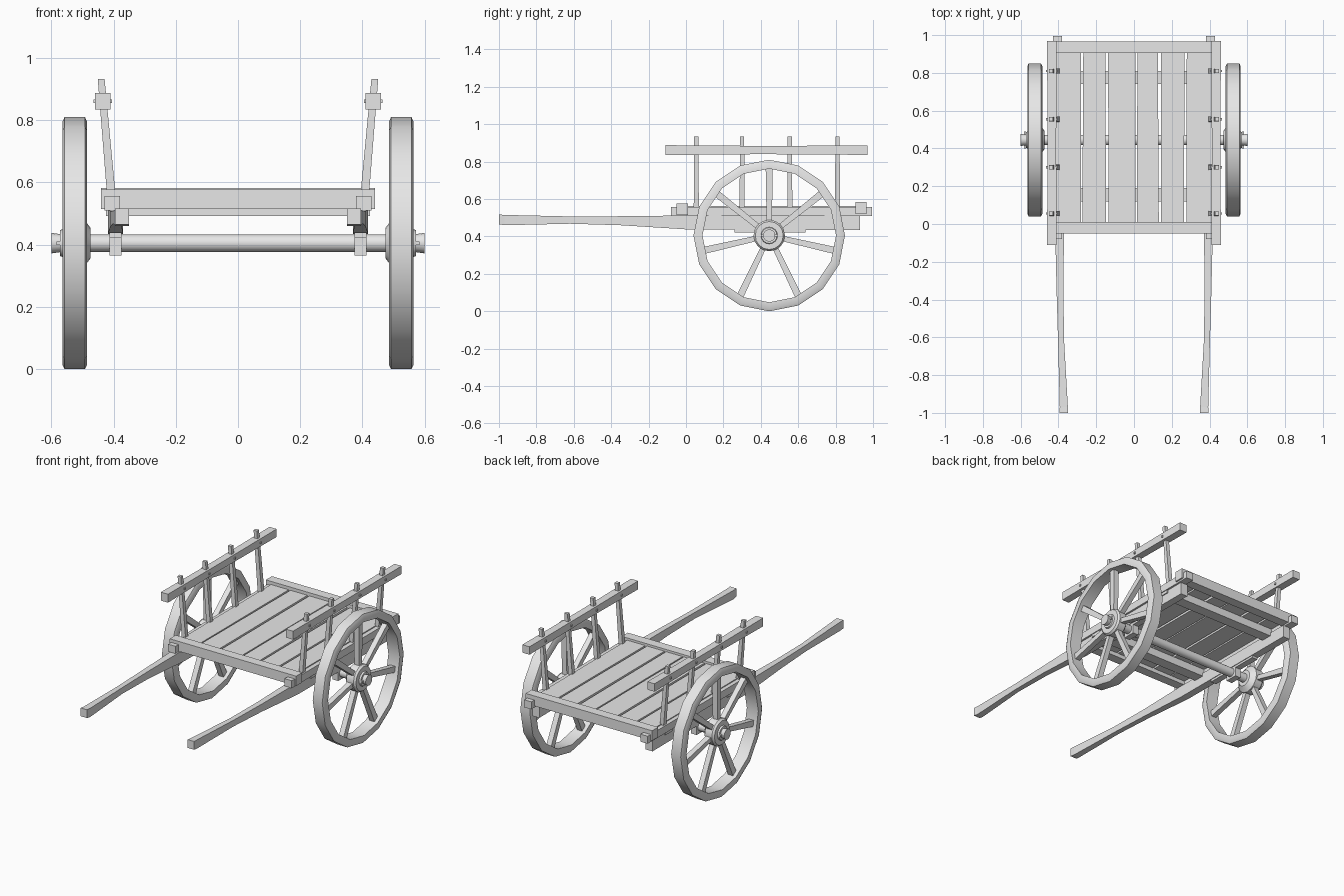
import bpy, bmesh, math, random
from mathutils import Vector, Matrix

random.seed(4)
if "Cube" in bpy.data.objects:
    bpy.data.objects.remove(bpy.data.objects["Cube"])

GREY = (0.8, 0.8, 0.8, 1.0)
wood = bpy.data.materials.new("plain grey")
wood.use_nodes = True
wood.diffuse_color = GREY
wood.node_tree.nodes["Principled BSDF"].inputs["Base Color"].default_value = GREY

WHEEL = Vector((0.525, 0.445, 0.405))
WHEEL_R = 0.405


def finish(name, bm, smooth=False):
    bmesh.ops.recalc_face_normals(bm, faces=bm.faces)
    mesh = bpy.data.meshes.new(name)
    bm.to_mesh(mesh)
    bm.free()
    mesh.materials.append(wood)
    obj = bpy.data.objects.new(name, mesh)
    bpy.context.collection.objects.link(obj)
    if smooth:
        bpy.ops.object.select_all(action="DESELECT")
        obj.select_set(True)
        bpy.context.view_layer.objects.active = obj
        bpy.ops.object.shade_smooth_by_angle(angle=math.radians(30))
    return obj


def loft(bm, rings, closed=False):
    """Skin a list of equally long point rings, capping the ends if open."""
    loops = [[bm.verts.new(p) for p in ring] for ring in rings]
    pairs = list(zip(loops, loops[1:]))
    if closed:
        pairs.append((loops[-1], loops[0]))
    for a, b in pairs:
        for i in range(len(a)):
            j = (i + 1) % len(a)
            bm.faces.new((a[i], a[j], b[j], b[i]))
    if not closed:
        bm.faces.new(loops[0])
        bm.faces.new(loops[-1])


def box(name, x, y, z):
    """Box from (low, high) ranges on each axis."""
    bm = bmesh.new()
    loft(bm, [[(x[i], y[j], h) for i, j in ((0, 0), (1, 0), (1, 1), (0, 1))] for h in z])
    return finish(name, bm)


def beam(name, sections):
    """Beam along y through sections (y, x low, x high, z low, z high)."""
    bm = bmesh.new()
    loft(bm, [[(a, y, c), (b, y, c), (b, y, d), (a, y, d)] for y, a, b, c, d in sections])
    return finish(name, bm)


def lathe(name, profile, sides, closed=False):
    """Revolve (x, radius) points around the axle line."""
    bm = bmesh.new()
    turns = [math.tau * i / sides for i in range(sides)]
    loft(bm, [[(x, WHEEL.y + r * math.sin(t), WHEEL.z + r * math.cos(t)) for t in turns]
              for x, r in profile], closed)
    return finish(name, bm, True)


# Deck planks
edges = [-0.41, -0.277, -0.143, 0.013, 0.135, 0.272, 0.41]
for i, (a, b) in enumerate(zip(edges, edges[1:])):
    g = [random.uniform(0.003, 0.009) for _ in range(4)]
    beam(f"deck_plank_{i + 1}", [(0.0, a + g[0], b - g[1], 0.54, 0.563),
                                 (0.92, a + g[2], b - g[3], 0.54, 0.563)])

# End beams and the cross bearers below the deck
box("front_beam", (-0.44, 0.44), (-0.05, 0.01), (0.515, 0.577))
box("rear_beam", (-0.44, 0.44), (0.905, 0.965), (0.52, 0.583))
for name, y in (("front_bearer", 0.155), ("rear_bearer", 0.775)):
    box(name, (-0.425, 0.425), (y - 0.035, y + 0.035), (0.492, 0.54))

# Axle with flared ends
lathe("axle", [(-0.6, 0.033), (-0.565, 0.028), (0.565, 0.028), (0.6, 0.033)], 14)


def build_side(side, s):
    def span(a, b):
        return tuple(sorted((s * a, s * b)))

    # Side rail under the deck edge
    box(f"{side}_side_rail", span(0.38, 0.43), (-0.08, 0.995), (0.51, 0.557))

    # Tapered shaft running back under the deck
    shape = [(-1.0, 0.35, 0.395, 0.465, 0.517), (-0.97, 0.35, 0.393, 0.46, 0.515),
             (-0.62, 0.37, 0.402, 0.468, 0.507), (-0.35, 0.374, 0.41, 0.46, 0.508),
             (0.0, 0.37, 0.418, 0.438, 0.512), (0.93, 0.37, 0.418, 0.434, 0.512)]
    beam(f"{side}_shaft", [(y, *span(a, b), c, d) for y, a, b, c, d in shape])

    # Axle bolster and bearing
    box(f"{side}_bolster", span(0.374, 0.414), (0.26, 0.64), (0.422, 0.45))
    box(f"{side}_axle_block", span(0.374, 0.414), (0.405, 0.485), (0.366, 0.43))

    # Leaning rail posts with their upper rail
    foot, head = Vector((s * 0.404, 0, 0.52)), Vector((s * 0.44, 0, 0.933))
    for i, y in enumerate((0.055, 0.3, 0.555, 0.81)):
        bm = bmesh.new()
        loft(bm, [[(p.x - w, y - w, p.z), (p.x + w, y - w, p.z),
                   (p.x + w, y + w, p.z), (p.x - w, y + w, p.z)]
                  for p, w in ((foot, 0.014), (head, 0.011))])
        finish(f"{side}_post_{i + 1}", bm)
        # Small peg holding the rail on the post
        box(f"{side}_rail_peg_{i + 1}", span(0.405, 0.465), (y - 0.006, y + 0.006), (0.855, 0.867))
    beam(f"{side}_upper_rail", [(-0.11, *span(0.41, 0.46), 0.835, 0.888),
                                (0.4, *span(0.412, 0.458), 0.84, 0.884),
                                (0.97, *span(0.41, 0.46), 0.836, 0.886)])

    # Wheel rim with chamfered edges
    inner, outer, mid = WHEEL_R - 0.048, WHEEL_R, WHEEL.x
    rim = [(mid - 0.04, inner), (mid - 0.04, outer - 0.015), (mid - 0.033, outer),
           (mid + 0.033, outer), (mid + 0.04, outer - 0.015), (mid + 0.04, inner)]
    lathe(f"{side}_wheel_rim", [(s * x, r) for x, r in rim], 16, True)

    # Hub with a stepped outer collar
    hub = [(0.475, 0.05), (0.49, 0.07), (0.5, 0.084), (0.55, 0.084), (0.562, 0.075), (0.562, 0.045), (0.572, 0.042)]
    lathe(f"{side}_hub", [(s * x, r) for x, r in hub], 16)
    box(f"{side}_linch_pin", span(0.573, 0.583), (0.4, 0.49), (0.399, 0.411))

    # Seven spokes, slightly wider at the rim
    bm = bmesh.new()
    centre = Vector((s * mid, WHEEL.y, WHEEL.z))
    for i in range(7):
        turn = Matrix.Rotation(math.tau * i / 7, 3, "X")
        loft(bm, [[centre + turn @ Vector((u * 0.017, v * w, r))
                   for u, v in ((-1, -1), (1, -1), (1, 1), (-1, 1))]
                  for r, w in ((0.06, 0.014), (0.365, 0.019))])
    finish(f"{side}_spokes", bm)


build_side("left", 1)
build_side("right", -1)
